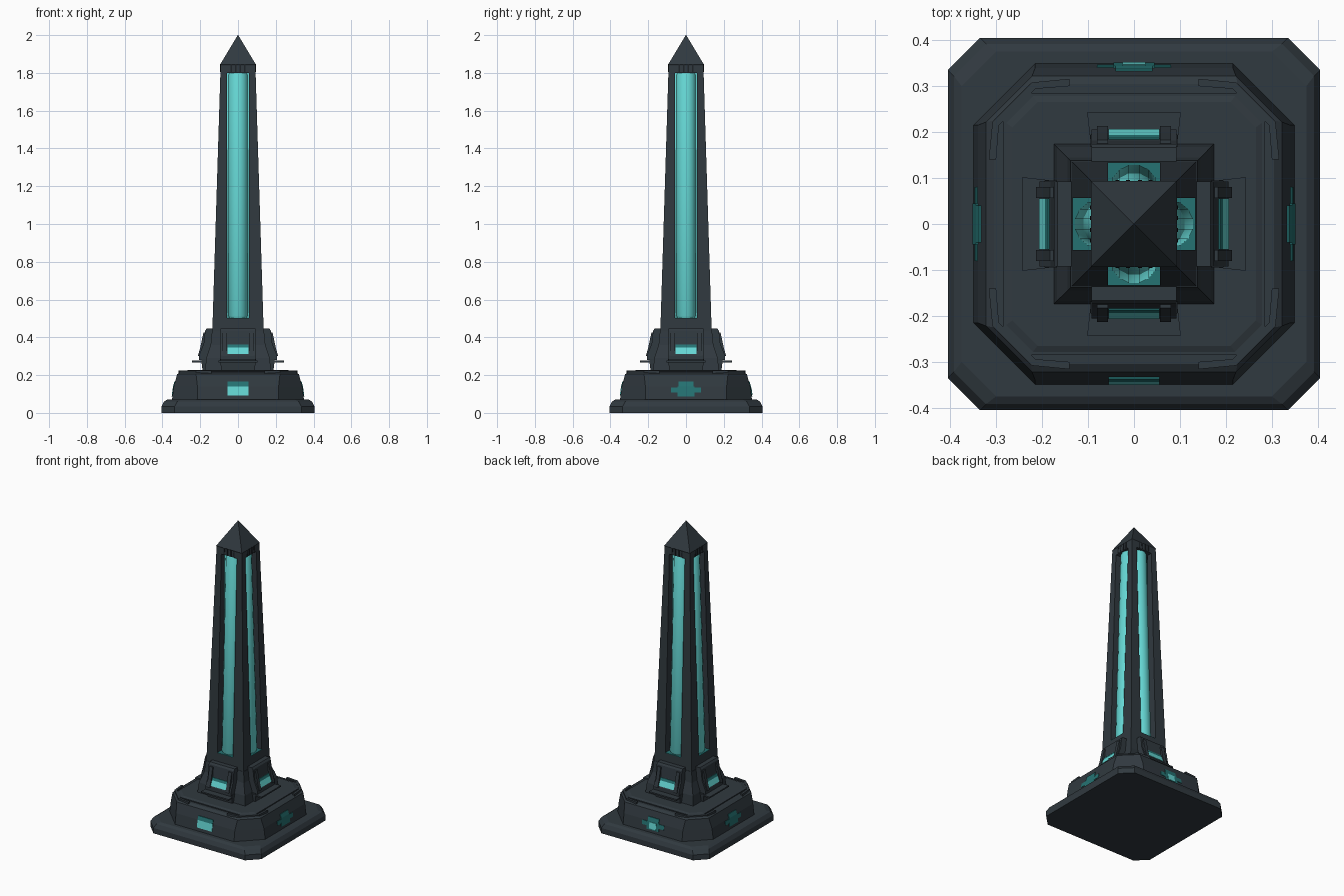
import bpy, bmesh, math
from mathutils import Matrix

if "Cube" in bpy.data.objects:
    bpy.data.objects.remove(bpy.data.objects["Cube"])


def material(name, rgb):
    m = bpy.data.materials.new(name)
    m.diffuse_color = (*rgb, 1)
    m.use_nodes = True
    m.node_tree.nodes["Principled BSDF"].inputs["Base Color"].default_value = m.diffuse_color
    return m


SLATE = material("dark slate", (0.030, 0.041, 0.050))
SHADOW = material("near black", (0.012, 0.016, 0.020))
CYAN = material("bright cyan", (0.13, 0.68, 0.66))
TEAL = material("deep teal", (0.018, 0.17, 0.17))


def loft(name, rings, mat, turn=0):
    """Closed solid through rings of equal length, turned by quarter turns."""
    bm = bmesh.new()
    loops = [[bm.verts.new(p) for p in r] for r in rings]
    n = len(loops[0])
    for a, b in zip(loops, loops[1:]):
        for i in range(n):
            bm.faces.new((a[i], a[(i + 1) % n], b[(i + 1) % n], b[i]))
    bm.faces.new(loops[0][::-1])
    bm.faces.new(loops[-1])
    bmesh.ops.recalc_face_normals(bm, faces=bm.faces)
    bm.transform(Matrix.Rotation(turn * math.pi / 2, 4, 'Z'))
    me = bpy.data.meshes.new(name)
    bm.to_mesh(me)
    bm.free()
    me.materials.append(mat)
    ob = bpy.data.objects.new(name, me)
    bpy.context.collection.objects.link(ob)
    return ob


def octagon(h, c, z):
    k = h - c
    return [(k, -h, z), (h, -k, z), (h, k, z), (k, h, z),
            (-k, h, z), (-h, k, z), (-h, -k, z), (-k, -h, z)]


def rect(x0, x1, y0, y1, z):
    return [(x0, y0, z), (x1, y0, z), (x1, y1, z), (x0, y1, z)]


def square(h, z):
    return rect(-h, h, -h, h, z)


def prism(name, profile, w, mat, turn=0):
    """Extrude an (outward, z) profile across the front side."""
    return loft(name, [[(x, -d, z) for d, z in profile] for x in (-w, w)], mat, turn)


def plate(name, w, z0, z1, face, mat, turn, t=0.004):
    """Thin plate lying on a sloped face given by two (outward, z) points."""
    (d0, a), (d1, b) = face
    at = lambda z: d0 + (d1 - d0) * (z - a) / (b - a)
    prism(name, [(at(z0) - .003, z0), (at(z0) + t, z0),
                 (at(z1) + t, z1), (at(z1) - .003, z1)], w, mat, turn)


# Plinth and chamfered second tier
loft("plinth", [octagon(.405, .07, 0), octagon(.405, .07, .035),
                octagon(.392, .07, .06), octagon(.375, .075, .07)], SLATE)
loft("lower_tier", [octagon(.35, .135, .065), octagon(.34, .125, .14),
                    octagon(.322, .10, .205), octagon(.305, .08, .216)], SLATE)
loft("tier_step", [octagon(.285, .06, .21), octagon(.285, .06, .222),
                   octagon(.278, .058, .222), octagon(.265, .055, .227)], SLATE)

# Shaft foot
loft("shaft_foot", [square(.175, .22), square(.168, .29), square(.145, .36),
                    square(.138, .43)], SLATE)

# Tapered shaft: solid collar, four corner posts, head and point
Z0, Z1 = .50, 1.80
half = lambda z: .136 + (.092 - .136) * (z - .43) / (1.84 - .43)
SLOT = .057
loft("shaft_collar", [square(half(.42), .42), square(half(Z0), Z0)], SLATE)
loft("shaft_head", [square(half(Z1), Z1), square(half(1.84), 1.84)], SLATE)
loft("pyramid_cap", [square(.092, 1.84), square(.094, 1.845),
                     square(.001, 2.0)], SLATE)

TIER_FACE = ((.35, .065), (.34, .14))
TIER_UPPER = ((.34, .14), (.322, .205))
ARM_FACE = ((.206, .305), (.182, .365))

for k in range(4):
    # Corner post, square in plan, leaning with the taper
    loft("corner_post", [rect(SLOT, half(z), SLOT, half(z), z) for z in (Z0, Z1)], SLATE, k)

    # Glowing rod leaning inside the slot
    N, R = 14, .052
    rings = []
    for z, s in ((Z0, .85), (Z0 + .015, 1), (Z1 - .01, 1), (Z1, .9)):
        c = half(z) - R - .004
        rings.append([(s * R * math.cos(2 * math.pi * i / N),
                       -c + s * R * math.sin(2 * math.pi * i / N), z) for i in range(N)])
    rod = loft("light_rod", rings, CYAN, k)
    for p in rod.data.polygons:
        p.use_smooth = len(p.vertices) == 4
    bpy.context.view_layer.objects.active = rod
    rod.select_set(True)
    bpy.ops.object.shade_smooth_by_angle(angle=math.radians(40))
    rod.select_set(False)
    h = half(Z0)
    loft("slot_floor", [rect(-SLOT, SLOT, -h, -.06, Z0 + d) for d in (-.002, .003)], TEAL, k)

    # Small vent teeth over the slot
    for x in (-.036, -.013, .013, .036):
        loft("vent_tooth", [rect(x - .004, x + .004, -half(z) - .003, -.07, z)
                            for z in (1.805, 1.846)], SHADOW, k)

    # Arm block on each side with sloped window, flange and skirt
    prism("arm_block", [(.12, .28), (.206, .28), (.206, .305), (.182, .365),
                        (.174, .435), (.166, .447), (.12, .447)], .092, SLATE, k)
    for x in (-.081, .057):
        loft("window_jamb", [rect(x, x + .024, -.213, -.19, .30),
                             rect(x, x + .024, -.200, -.17, .345),
                             rect(x, x + .024, -.183, -.16, .425)], SLATE, k)
    plate("arm_window", .055, .312, .345, ARM_FACE, CYAN, k)
    plate("arm_window_top", .055, .345, .361, ARM_FACE, TEAL, k)
    loft("arm_flange", [[(-.102, -.243, z), (.102, -.243, z), (.09, -.14, z),
                         (-.09, -.14, z)] for z in (.268, .277)], SLATE, k)
    loft("arm_skirt", [rect(-.088, .088, -.187, -.1, .22),
                       rect(-.095, .095, -.195, -.1, .285)], SLATE, k)

    # Raised bracket around each tier corner
    plan = [(.14, .316), (.222, .308), (.308, .222), (.316, .14),
            (.300, .14), (.294, .215), (.215, .294), (.14, .300)]
    loft("corner_bracket", [[(x, y, z) for x, y in plan] for z in (.20, .224)], SLATE, k)

    # Lit tier panels: 0 front, 1 right, 2 back, 3 left
    if k == 0:
        plate("tier_lamp", .055, .092, .14, TIER_FACE, CYAN, k)
        plate("tier_lamp_top", .055, .14, .165, TIER_UPPER, TEAL, k)
    else:
        plate("tier_glow_wide", .08, .108, .135, TIER_FACE, TEAL, k, .003)
        plate("tier_glow", .045, .088, .14, TIER_FACE, TEAL, k)
        plate("tier_glow_top", .04, .14, .165, TIER_UPPER, TEAL, k)
        if k == 2:
            plate("tier_spark", .025, .095, .135, TIER_FACE, CYAN, k, .006)
